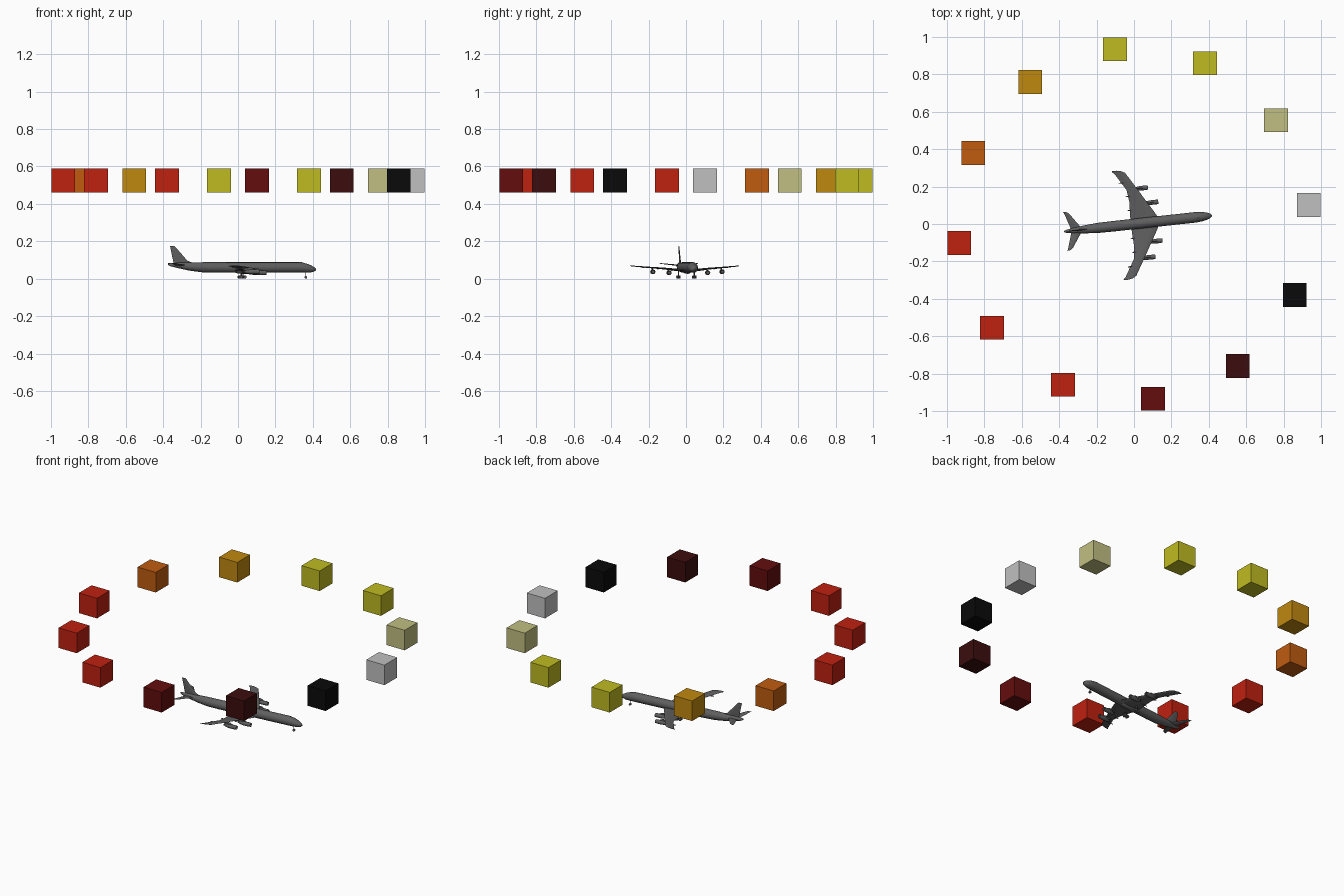
import bpy, math
from math import sin, cos, pi
from mathutils import Vector

if "Cube" in bpy.data.objects:
    bpy.data.objects.remove(bpy.data.objects["Cube"])

HEADING = math.radians(6.2)


def material(name, rgb):
    m = bpy.data.materials.new(name)
    m.use_nodes = True
    m.diffuse_color = (*rgb, 1)
    m.node_tree.nodes["Principled BSDF"].inputs["Base Color"].default_value = (*rgb, 1)
    return m


grey = material("airframe grey", (0.115, 0.115, 0.115))
silver = material("silver", (0.53, 0.53, 0.53))
khaki = material("khaki", (0.53, 0.52, 0.22))
yellow = material("yellow", (0.52, 0.5, 0.015))
amber = material("amber", (0.53, 0.25, 0.005))
orange = material("orange", (0.53, 0.107, 0.005))
red = material("red", (0.52, 0.015, 0.005))
crimson = material("dark red", (0.127, 0.004, 0.004))
maroon = material("maroon", (0.045, 0.004, 0.004))
black = material("black", (0.003, 0.003, 0.003))


def loft(name, rings, smooth=40):
    """Skin a list of equal closed rings and cap both ends."""
    n = len(rings[0])
    verts = [p for ring in rings for p in ring]
    faces = [(r * n + i, r * n + (i + 1) % n, (r + 1) * n + (i + 1) % n, (r + 1) * n + i)
             for r in range(len(rings) - 1) for i in range(n)]
    faces += [tuple(range(n))[::-1], tuple(range(len(verts) - n, len(verts)))]
    mesh = bpy.data.meshes.new(name)
    mesh.from_pydata(verts, [], faces)
    mesh.materials.append(grey)
    obj = bpy.data.objects.new(name, mesh)
    bpy.context.collection.objects.link(obj)
    obj.rotation_euler.z = HEADING
    bpy.ops.object.select_all(action="DESELECT")
    obj.select_set(True)
    bpy.context.view_layer.objects.active = obj
    bpy.ops.object.mode_set(mode="EDIT")
    bpy.ops.mesh.select_all(action="SELECT")
    bpy.ops.mesh.normals_make_consistent(inside=False)
    bpy.ops.object.mode_set(mode="OBJECT")
    bpy.ops.object.shade_smooth_by_angle(angle=math.radians(smooth))
    return obj


def body(name, stations, y=0, z=0, sides=20):
    """Round body along x; each station is (x, radius, height offset)."""
    return loft(name, [[(x, y + r * cos(2 * pi * i / sides), z + dz + r * sin(2 * pi * i / sides))
                        for i in range(sides)] for x, r, dz in stations])


def foil(lead, trail, thick, up):
    """Tapered wing section between leading and trailing points."""
    lead, trail, up = Vector(lead), Vector(trail), Vector(up)
    shape = ((0, 0), (0.08, 0.6), (0.35, 1), (0.7, 0.6), (1, 0.05),
             (1, -0.05), (0.7, -0.6), (0.35, -1), (0.08, -0.6))
    return [lead.lerp(trail, t) + up * thick * h for t, h in shape]


def wheel(name, x, y, r, w):
    ring = lambda yy, rr: [(x + rr * cos(pi * i / 6), yy, r + rr * sin(pi * i / 6)) for i in range(12)]
    loft(name, [ring(y - w, r * 0.8), ring(y - w * 0.6, r), ring(y + w * 0.6, r), ring(y + w, r * 0.8)])


def post(name, x, y, z0, z1, r):
    loft(name, [[(x + r * cos(pi * i / 4), y + r * sin(pi * i / 4), z) for i in range(8)] for z in (z0, z1)])


# Fuselage with drooped nose and upswept tail
body("fuselage", [(-0.376, 0.003, 0.017), (-0.365, 0.008, 0.015), (-0.32, 0.015, 0.011),
                  (-0.26, 0.022, 0.005), (-0.19, 0.027, 0.001), (-0.12, 0.028, 0), (0.33, 0.028, 0),
                  (0.365, 0.025, -0.003), (0.39, 0.02, -0.007), (0.41, 0.012, -0.01),
                  (0.42, 0.003, -0.011)], z=0.06)
body("wing_root_fairing", [(-0.05, 0.006, 0.006), (0, 0.02, 0), (0.09, 0.021, 0), (0.15, 0.006, 0.006)],
     z=0.047)
body("cockpit_hump", [(0.31, 0.002, -0.003), (0.33, 0.008, 0), (0.345, 0.009, -0.002),
                      (0.372, 0.003, -0.007)], z=0.081, sides=12)

# Tail fin with a low forward fillet
loft("tail_fin", [foil((-0.235, 0, 0.083), (-0.345, 0, 0.075), 0.003, (0, 1, 0)),
                  foil((-0.272, 0, 0.096), (-0.348, 0, 0.09), 0.004, (0, 1, 0)),
                  foil((-0.335, 0, 0.168), (-0.364, 0, 0.168), 0.002, (0, 1, 0)),
                  foil((-0.343, 0, 0.176), (-0.366, 0, 0.176), 0.001, (0, 1, 0))])

UP = (0, 0, 1)
for s, side in ((1, "left"), (-1, "right")):
    # Main wing, kinked along its trailing edge and raked at the tip
    wing = [(0.14, -0.018, 0, 0.044, 0.008), (0.122, -0.016, 0.04, 0.046, 0.007),
            (0.075, -0.012, 0.12, 0.055, 0.005), (0.037, -0.02, 0.185, 0.06, 0.004),
            (-0.018, -0.075, 0.277, 0.068, 0.0025), (-0.035, -0.086, 0.287, 0.069, 0.002),
            (-0.06, -0.088, 0.293, 0.07, 0.001)]
    loft(side + "_wing", [foil((a, s * y, z), (b, s * y, z - 0.002), t, UP) for a, b, y, z, t in wing])

    # Tailplane
    loft(side + "_tailplane", [foil((-0.275, 0, 0.071), (-0.335, 0, 0.07), 0.004, UP),
                               foil((-0.34, s * 0.094, 0.081), (-0.366, s * 0.098, 0.081), 0.002, UP),
                               foil((-0.352, s * 0.102, 0.082), (-0.371, s * 0.104, 0.082), 0.001, UP)])

    # Engines hung on pylons
    for spot, x, y, z in (("inner", 0.1, 0.104, 0.032), ("outer", 0.053, 0.186, 0.037)):
        body(f"{side}_{spot}_engine", [(-0.045, 0.003, 0), (-0.03, 0.007, 0), (-0.028, 0.009, 0),
                                       (0, 0.0125, 0), (0.03, 0.0125, 0), (0.042, 0.011, 0),
                                       (0.042, 0.0095, 0), (0.034, 0.008, 0)], s * y, z, 14).location = (
            x * cos(HEADING), x * sin(HEADING), 0)
        loft(f"{side}_{spot}_pylon", [foil((x + 0.026, s * y, z + 0.009), (x - 0.035, s * y, z + 0.006),
                                           0.002, (0, 1, 0)),
                                      foil((x - 0.002, s * y, z + 0.023), (x - 0.065, s * y, z + 0.021),
                                           0.002, (0, 1, 0))])

    # Flap track fairings
    for k, (x, y, z) in enumerate(((-0.01, 0.075, 0.046), (-0.012, 0.15, 0.054), (-0.042, 0.225, 0.06))):
        body(f"{side}_flap_fairing_{k + 1}", [(x - 0.017, 0.001, 0.001), (x, 0.004, 0), (x + 0.018, 0.004, 0),
                                              (x + 0.035, 0.001, 0.002)], s * y, z, 8)

    # Main landing gear
    post(side + "_main_leg", 0.022, s * 0.043, 0.008, 0.045, 0.003)
    for x in (0.012, 0.032):
        for dy in (-0.006, 0.006):
            wheel(side + "_main_wheel", x, s * 0.043 + dy, 0.009, 0.004)
    wheel(side + "_nose_wheel", 0.365, s * 0.004, 0.007, 0.0025)

post("nose_leg", 0.365, 0, 0.007, 0.04, 0.002)

# Ring of coloured cubes around the aircraft
ring_colours = [silver, khaki, yellow, yellow, amber, orange, red, red, red, crimson, maroon, black]
for i, colour in enumerate(ring_colours):
    a = HEADING + i * pi / 6
    bpy.ops.mesh.primitive_cube_add(size=0.127, location=(0.94 * cos(a), 0.94 * sin(a), 0.525))
    cube = bpy.context.object
    cube.name = f"ring_cube_{i + 1}"
    cube.data.materials.append(colour)
